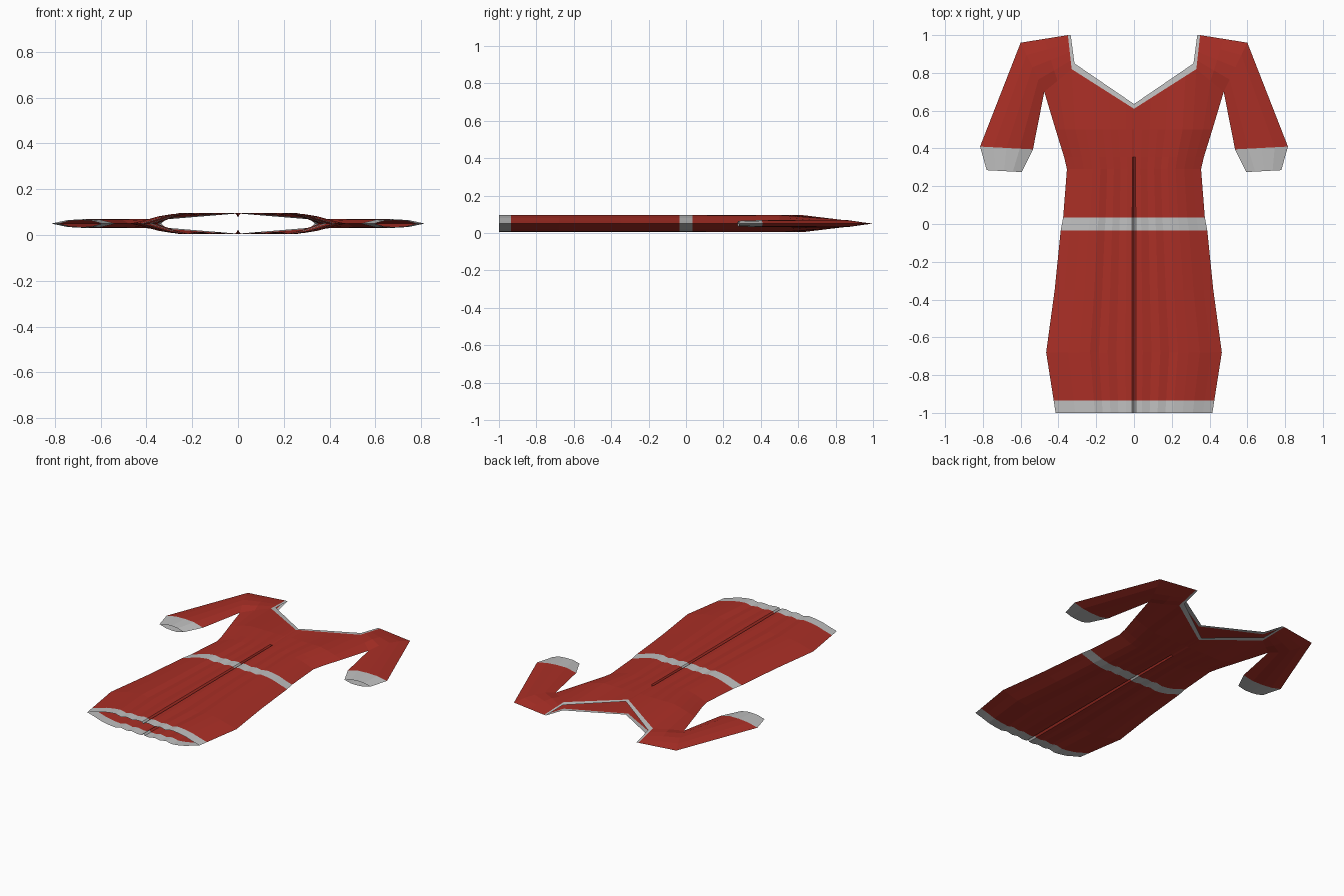
import bpy, bmesh
from mathutils import Vector

if "Cube" in bpy.data.objects:
    bpy.data.objects.remove(bpy.data.objects["Cube"])

MID = 0.05      # height of the side seam
FULL = 0.046    # half thickness of the garment


def material(name, rgb):
    m = bpy.data.materials.new(name)
    m.diffuse_color = (*rgb, 1)
    m.use_nodes = True
    m.node_tree.nodes["Principled BSDF"].inputs["Base Color"].default_value = m.diffuse_color
    return m


RED = material("red cloth", (0.40, 0.028, 0.019))
WHITE = material("pale trim", (0.52, 0.52, 0.52))


def panel(name, rows, mat):
    """Join rows of (x, y, half thickness) and mirror left/right and top/bottom."""
    bm = bmesh.new()
    for sx in (1, -1):
        for sz in (1, -1):
            grid = [[bm.verts.new((sx * x, y, MID + sz * h)) for x, y, h in r] for r in rows]
            for a, b in zip(grid, grid[1:]):
                for i in range(len(a) - 1):
                    f = bm.faces.new((a[i], a[i + 1], b[i + 1], b[i]))
                    f.normal_update()
                    if f.normal.z * sz < 0:
                        f.normal_flip()
    bmesh.ops.remove_doubles(bm, verts=bm.verts, dist=0.0005)
    me = bpy.data.meshes.new(name)
    bm.to_mesh(me)
    bm.free()
    me.materials.append(mat)
    ob = bpy.data.objects.new(name, me)
    bpy.context.collection.objects.link(ob)
    return ob


def taper(y):
    """Half thickness thins out towards the shoulder tops."""
    return FULL * min(1, (1 - y) / 0.38)


# Cross-section of the body: fraction of half width, smooth and pleated thickness
U = [0, .025, .1, .2, .3, .4, .5, .62, .75, .88, 1]
SMOOTH = [FULL] * 8 + [.034, .018, 0]
PLEAT = [.032, .044, .046, .038, .045, .036, .046, .041, .031, .014, 0]


def body_row(y, w, pleat, crease=0):
    row = []
    for u, s, p in zip(U, SMOOTH, PLEAT):
        h = s + (p - s) * pleat - (crease if u == 0 else 0)
        row.append((u * w, y, h))
    return row


hem = body_row(-1, .415, 1)
hem_top = body_row(-.935, .425, 1)
belt_low = body_row(-.035, .388, .9)
belt_high = body_row(.035, .375, .9)
chest = body_row(.5, .415, .1)

# Neckline and underarm edge
NECK, ARMPIT = Vector((.33, .82)), Vector((.475, .70))
TRIM = Vector((.315, .85))
yoke, neck_edge = [], []
for u in U:
    if u <= .75:
        t = u / .75
        y = .61 + .21 * t
        yoke.append((.33 * t, y, taper(y)))
        y = .635 + .215 * t
        neck_edge.append((.315 * t, y, taper(y)))
    else:
        t = (u - .75) / .25
        p = NECK.lerp(ARMPIT, t)
        yoke.append((p.x, p.y, taper(NECK.y) * (1 - t) ** .7))

# Body parts
panel("skirt", [hem_top, body_row(-.68, .465, .95), body_row(-.35, .42, .9), belt_low], RED)
panel("hem_band", [hem, hem_top], WHITE)
panel("belt", [belt_low, belt_high], WHITE)
panel("bodice", [belt_high, body_row(.29, .355, .5, .012),
                 body_row(.355, .37, .35), chest, yoke], RED)

# Sleeve sections, each running from the inner to the outer seam
T = [0, .25, .5, .75, 1]


def section(a, b, heights):
    a, b = Vector(a), Vector(b)
    return [(*a.lerp(b, t), h) for t, h in zip(T, heights)]


side_heights = [taper(NECK.y + .18 * t) for t in T]
neck_side = section(NECK, (.35, 1), side_heights)
arm_top = section(ARMPIT, (.60, .96), [0, .017, .020, .014, 0])
middle = yoke[9]
shoulder = section(middle[:2], (.475, .98), [middle[2], .020, .018, .010, 0])
cuff_top = section((.535, .395), (.815, .41), [0, .017, .019, .015, 0])
cuff_end = section((.595, .275), (.78, .285), [0, .013, .015, .012, 0])
panel("sleeves", [neck_side, shoulder, arm_top, cuff_top], RED)
panel("cuffs", [cuff_top, cuff_end], WHITE)

# Neck trim follows the V and then rises along the shoulder straps
inner = neck_edge + section(TRIM, (.335, 1), [taper(TRIM.y + .15 * t) for t in T])[1:]
outer = yoke[:len(neck_edge)] + neck_side[1:]
panel("neck_trim", [outer, inner], WHITE)
